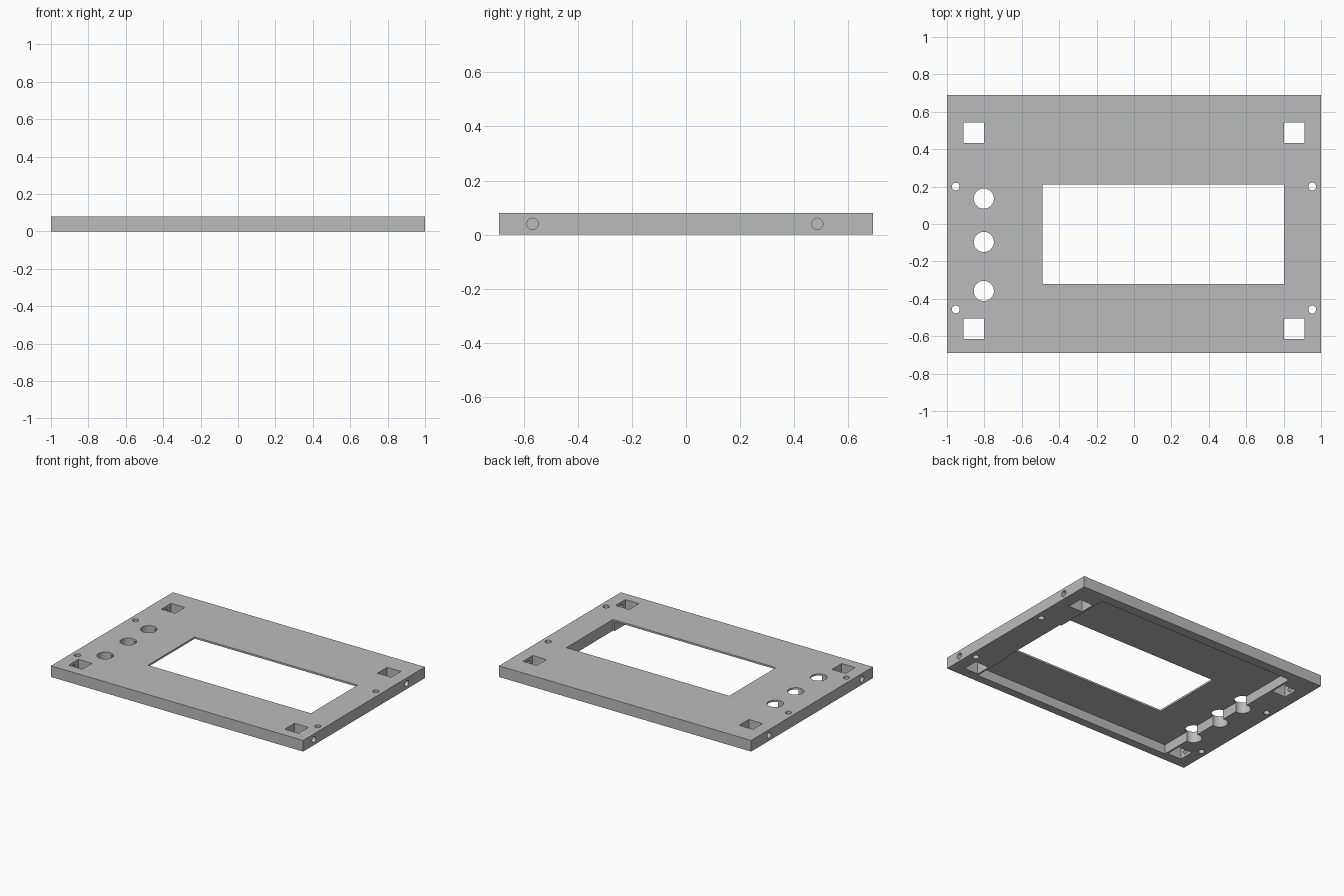
import bpy
from math import pi

cube = bpy.data.objects.get("Cube")
if cube:
    bpy.data.objects.remove(cube, do_unlink=True)

THICK = 0.08       # overall panel thickness
SKIN_Z = 0.067     # underside of the thin front skin
HALF_Y = 0.69

grey = bpy.data.materials.new("plain grey")
grey.use_nodes = True
colour = (0.5, 0.5, 0.5, 1)
grey.diffuse_color = colour
grey.node_tree.nodes["Principled BSDF"].inputs["Base Color"].default_value = colour


def box(name, x0, x1, y0, y1, z0, z1):
    bpy.ops.mesh.primitive_cube_add(
        size=1, location=((x0 + x1) / 2, (y0 + y1) / 2, (z0 + z1) / 2))
    obj = bpy.context.object
    obj.name = name
    obj.scale = (x1 - x0, y1 - y0, z1 - z0)
    bpy.ops.object.transform_apply(location=True, rotation=True, scale=True)
    return obj


def rod(name, location, radius, depth, turn=0):
    bpy.ops.mesh.primitive_cylinder_add(
        vertices=32, radius=radius, depth=depth, location=location, rotation=(0, turn, 0))
    obj = bpy.context.object
    obj.name = name
    bpy.ops.object.transform_apply(location=True, rotation=True, scale=True)
    return obj


def cut(target, cutter):
    cutter.hide_render = True
    mod = target.modifiers.new("cut", 'BOOLEAN')
    mod.operation = 'DIFFERENCE'
    mod.solver = 'EXACT'
    mod.object = cutter
    bpy.ops.object.select_all(action='DESELECT')
    target.select_set(True)
    bpy.context.view_layer.objects.active = target
    bpy.ops.object.modifier_apply(modifier=mod.name)
    bpy.data.objects.remove(cutter, do_unlink=True)


# Panel body
panel = box("panel", -1, 1, -HALF_Y, HALF_Y, 0, THICK)
panel.data.materials.append(grey)

# Shallow tray hollowed out of the underside
cut(panel, box("tray_cutter", -0.79, 0.79, -0.63, 0.62, -0.1, SKIN_Z))

# Display window, right through
cut(panel, box("window_cutter", -0.49, 0.802, -0.32, 0.21, -0.1, 0.2))

# Three round control holes
for y in (0.136, -0.096, -0.358):
    cut(panel, rod("control_cutter", (-0.803, y, 0.04), 0.054, 0.4))

for side in (-1, 1):
    # Square corner pockets
    for y in (0.489, -0.561):
        x0, x1 = sorted((side * 0.803, side * 0.912))
        cut(panel, box("square_cutter", x0, x1, y - 0.055, y + 0.055, -0.1, 0.2))
    # Small vertical screw holes
    for y in (0.2, -0.457):
        cut(panel, rod("screw_cutter", (side * 0.953, y, 0.04), 0.021, 0.4))
    # Edge holes running into the square pockets
    for y in (0.485, -0.567):
        cut(panel, rod("edge_cutter", (side * 0.96, y, 0.04), 0.021, 0.2, pi / 2))

panel.select_set(True)
bpy.context.view_layer.objects.active = panel
bpy.ops.object.shade_smooth_by_angle(angle=pi / 6)
